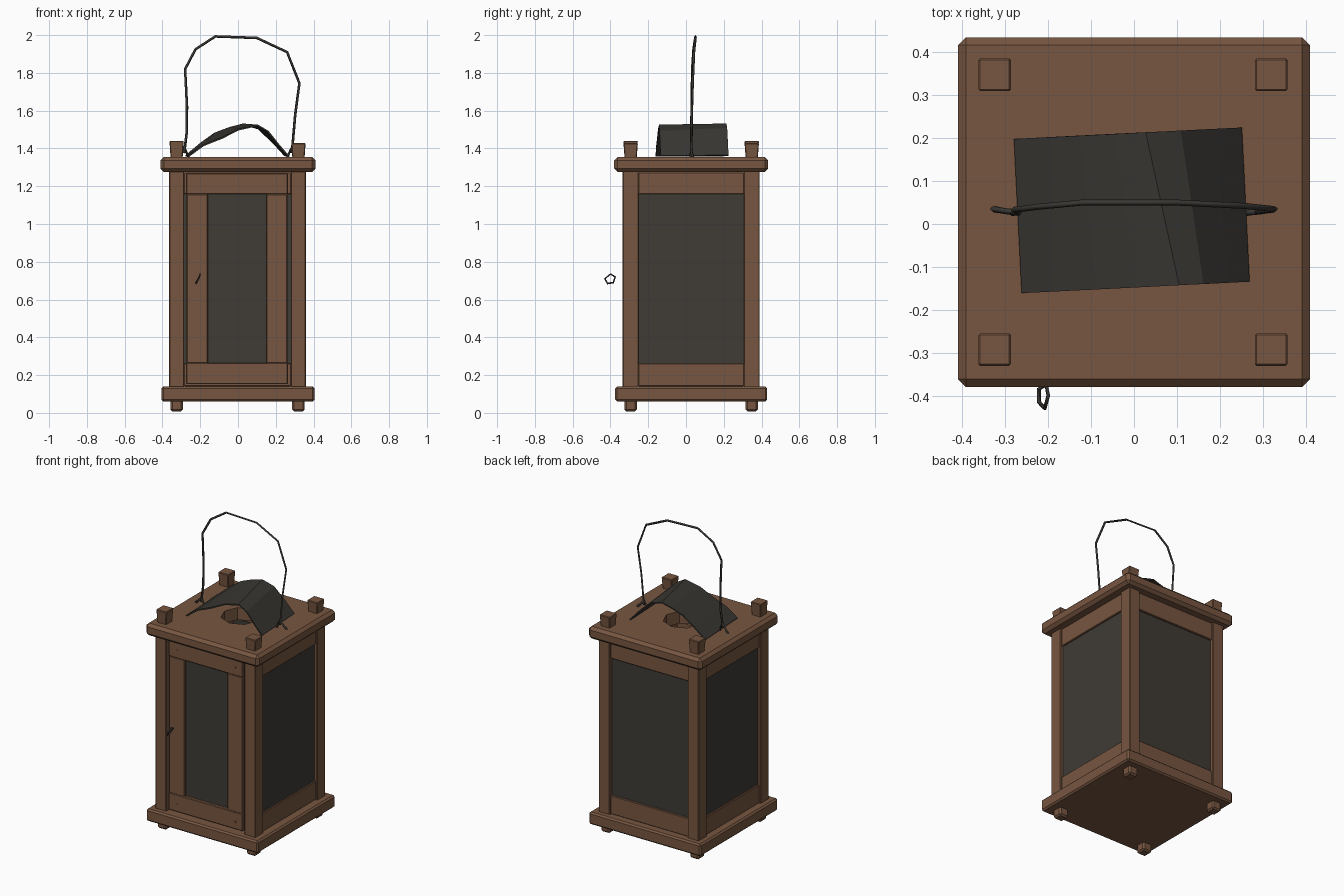
import bpy, bmesh, math
from mathutils import Matrix

if "Cube" in bpy.data.objects:
    bpy.data.objects.remove(bpy.data.objects["Cube"])


def material(name, rgb):
    m = bpy.data.materials.new(name)
    m.diffuse_color = (*rgb, 1)
    m.use_nodes = True
    m.node_tree.nodes["Principled BSDF"].inputs["Base Color"].default_value = m.diffuse_color
    return m


WOOD = material("brown wood", (0.185, 0.093, 0.052))
GLASS = material("smoky glass", (0.050, 0.044, 0.036))
METAL = material("dark metal", (0.040, 0.037, 0.032))


def finish(name, bm, mat):
    bmesh.ops.recalc_face_normals(bm, faces=bm.faces)
    me = bpy.data.meshes.new(name)
    bm.to_mesh(me)
    bm.free()
    me.materials.append(mat)
    ob = bpy.data.objects.new(name, me)
    bpy.context.collection.objects.link(ob)
    return ob


def box(name, x, y, z, mat=WOOD, bevel=0.004, taper=1.0):
    """Box between (min, max) pairs; taper scales its lower end."""
    bm = bmesh.new()
    bmesh.ops.create_cube(bm, size=1)
    for v in bm.verts:
        k = taper if v.co.z < 0 else 1.0
        v.co = [(a + b) / 2 + (b - a) * c * s
                for (a, b), c, s in zip((x, y, z), v.co, (k, k, 1))]
    if bevel:
        bmesh.ops.bevel(bm, geom=bm.edges[:], offset=bevel, segments=1,
                        affect='EDGES', clamp_overlap=True)
    return finish(name, bm, mat)


def wire(name, pts, radius, closed=False):
    cu = bpy.data.curves.new(name, 'CURVE')
    cu.dimensions = '3D'
    cu.bevel_depth = radius
    cu.bevel_resolution = 0
    cu.use_fill_caps = True
    sp = cu.splines.new('POLY')
    sp.points.add(len(pts) - 1)
    for p, co in zip(sp.points, pts):
        p.co = (*co, 1)
    sp.use_cyclic_u = closed
    cu.materials.append(METAL)
    ob = bpy.data.objects.new(name, cu)
    bpy.context.collection.objects.link(ob)


# base and top boards
box("base_board", (-0.405, 0.405), (-0.375, 0.43), (0.06, 0.14), bevel=0.01)
top = box("top_board", (-0.41, 0.41), (-0.38, 0.435), (1.275, 1.355), bevel=0.018)

# octagonal smoke hole through the top board
bm = bmesh.new()
bmesh.ops.create_cone(bm, cap_ends=True, segments=8, radius1=0.12, radius2=0.12,
                      depth=0.3, matrix=Matrix.Translation((0, 0.03, 1.31)))
cutter = finish("smoke_hole_cutter", bm, WOOD)
cutter.hide_render = True
mod = top.modifiers.new("smoke_hole", 'BOOLEAN')
mod.object = cutter
mod.operation = 'DIFFERENCE'
mod.solver = 'EXACT'
bpy.context.view_layer.objects.active = top
bpy.ops.object.modifier_apply(modifier=mod.name)
bpy.data.objects.remove(cutter)

# corner posts with stubs above the top board and feet below the base
for sx, xc in (("left", -0.325), ("right", 0.32)):
    for sy, yc in (("front", -0.293), ("back", 0.348)):
        box(f"{sy}_{sx}_post", (xc - 0.04, xc + 0.04), (yc - 0.042, yc + 0.042), (0.1, 1.3))
        h = 1.44 if sx == "left" else 1.428
        box(f"{sy}_{sx}_post_top", (xc - 0.038, xc + 0.038), (yc - 0.038, yc + 0.038),
            (1.3, h), taper=0.75)
        box(f"{sy}_{sx}_foot", (xc - 0.033, xc + 0.033), (yc - 0.033, yc + 0.033),
            (0.008, 0.1), bevel=0.01)

# side and back panels: a rail above and below a wide pane
for name, x, y, px, py in (
        ("left", (-0.355, -0.305), (-0.253, 0.308), (-0.345, -0.333), (-0.253, 0.308)),
        ("right", (0.30, 0.35), (-0.253, 0.308), (0.328, 0.34), (-0.253, 0.308)),
        ("back", (-0.287, 0.282), (0.325, 0.378), (-0.287, 0.282), (0.355, 0.367))):
    box(name + "_lower_rail", x, y, (0.14, 0.262))
    box(name + "_upper_rail", x, y, (1.158, 1.275))
    box(name + "_pane", px, py, (0.255, 1.165), GLASS, 0)

# front door: stiles, rails, pane and pegs
D = (-0.325, -0.28)
for name, x in (("left", (-0.272, -0.16)), ("right", (0.15, 0.262))):
    box("door_" + name + "_stile", x, D, (0.262, 1.158))
for name, z in (("lower", (0.152, 0.265)), ("upper", (1.158, 1.268))):
    box("door_" + name + "_rail", (-0.274, 0.264), (-0.328, -0.28), z)
box("door_pane", (-0.165, 0.155), (-0.308, -0.296), (0.255, 1.165), GLASS, 0)
for i, (x, z) in enumerate(((-0.21, 0.2), (0.21, 0.2), (-0.21, 1.21), (0.21, 1.21))):
    bm = bmesh.new()
    bmesh.ops.create_cone(bm, cap_ends=True, segments=6, radius1=0.007, radius2=0.007,
                          depth=0.012, matrix=Matrix.Translation((x, -0.326, z))
                          @ Matrix.Rotation(math.pi / 2, 4, 'X'))
    finish(f"door_peg_{i + 1}", bm, WOOD)

# door pull ring
wire("door_pull", [(-0.205, -0.375, 0.72), (-0.20, -0.40, 0.735), (-0.208, -0.43, 0.71),
                   (-0.222, -0.415, 0.685), (-0.222, -0.385, 0.69)], 0.005, True)

# bent sheet-metal smoke cover, slightly turned and skewed
front = [(-0.265, 1.36), (-0.19, 1.415), (-0.09, 1.455), (0.0, 1.50), (0.10, 1.522),
         (0.155, 1.49), (0.21, 1.42), (0.262, 1.36)]
back = [(-0.265, 1.36), (-0.18, 1.43), (-0.11, 1.48), (-0.03, 1.51), (0.04, 1.528),
        (0.12, 1.505), (0.2, 1.43), (0.262, 1.362)]
bm = bmesh.new()
rows = [[bm.verts.new((x, y, z)) for x, z in prof]
        for y, prof in ((-0.18, front), (0.18, back))]
for i in range(len(front) - 1):
    bm.faces.new((rows[0][i], rows[0][i + 1], rows[1][i + 1], rows[1][i]))
bmesh.ops.rotate(bm, verts=bm.verts, cent=(0, 0, 0), matrix=Matrix.Rotation(0.05, 3, 'Z'))
bmesh.ops.translate(bm, verts=bm.verts, vec=(-0.004, 0.032, 0))
cover = finish("smoke_cover", bm, METAL)
sol = cover.modifiers.new("thickness", 'SOLIDIFY')
sol.thickness = 0.008
sol.offset = 0

# wire handle and its eyelets
wire("handle", [(-0.285, 0.025, 1.375), (-0.272, 0.028, 1.48), (-0.27, 0.03, 1.62),
                (-0.28, 0.033, 1.82), (-0.225, 0.04, 1.925), (-0.12, 0.05, 1.993),
                (0.10, 0.05, 1.985), (0.26, 0.042, 1.91), (0.325, 0.035, 1.745),
                (0.303, 0.03, 1.58), (0.285, 0.028, 1.375)], 0.007)
for name, s in (("left", -1), ("right", 1)):
    wire(name + "_eyelet", [(s * 0.33, 0.035, 1.352), (s * 0.30, 0.03, 1.385),
                            (s * 0.28, 0.028, 1.40), (s * 0.262, 0.026, 1.352)], 0.007)
